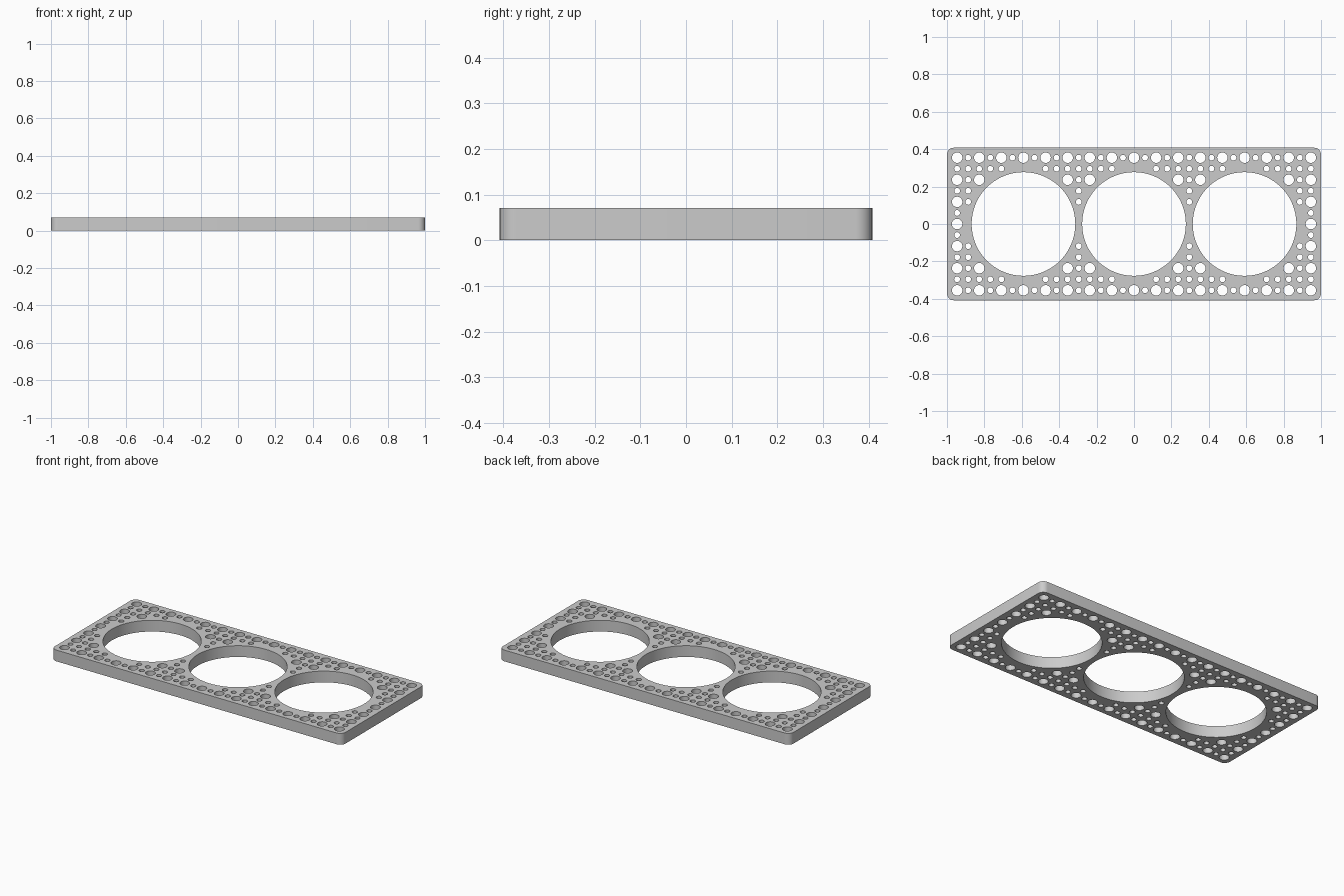
import bpy, bmesh
from math import cos, sin, pi, radians, hypot

cube = bpy.data.objects.get("Cube")
if cube:
    bpy.data.objects.remove(cube, do_unlink=True)

HALF_X, HALF_Y, THICK, CORNER = 1.0, 0.408, 0.07, 0.037
PITCH = 0.0591
BIG_R, PEG_R, PIN_R = 0.277, 0.028, 0.0155

grey = bpy.data.materials.new("light_grey")
grey.use_nodes = True
grey.diffuse_color = (0.6, 0.6, 0.6, 1)
grey.node_tree.nodes["Principled BSDF"].inputs["Base Color"].default_value = (0.6, 0.6, 0.6, 1)


def arc(cx, cy, r, start, sweep, steps):
    return [(cx + r * cos(start + sweep * k / steps),
             cy + r * sin(start + sweep * k / steps)) for k in range(steps + 1)]


def add_loop(curve, points):
    spline = curve.splines.new('POLY')
    spline.points.add(len(points) - 1)
    for p, (x, y) in zip(spline.points, points):
        p.co = (x, y, 0, 1)
    spline.use_cyclic_u = True


def add_circle(curve, cx, cy, r, sides):
    add_loop(curve, arc(cx, cy, r, 0, 2 * pi, sides)[:-1])


# Flat profile: rounded outline plus holes, extruded to thickness
profile = bpy.data.curves.new("plate_profile", 'CURVE')
profile.dimensions = '2D'
profile.fill_mode = 'BOTH'
profile.extrude = THICK / 2

outline = []
for q, (sx, sy) in enumerate([(1, 1), (-1, 1), (-1, -1), (1, -1)]):
    outline += arc(sx * (HALF_X - CORNER), sy * (HALF_Y - CORNER), CORNER, q * pi / 2, pi / 2, 8)
add_loop(profile, outline)

# Three large openings
big_columns = (-10, 0, 10)
for c in big_columns:
    add_circle(profile, c * PITCH, 0, BIG_R, 96)

# Grid of alternating wide and narrow holes, left out close to the openings
for i in range(-16, 17):
    for j in range(-6, 7):
        if min(hypot(i - c, j) for c in big_columns) < 5.2:
            continue
        wide = i % 2 == 0 and j % 2 == 0
        add_circle(profile, i * PITCH, j * PITCH, PEG_R if wide else PIN_R, 28 if wide else 20)

# Convert the profile to a clean solid mesh
helper = bpy.data.objects.new("plate_profile", profile)
bpy.context.collection.objects.link(helper)
bpy.context.view_layer.update()
graph = bpy.context.evaluated_depsgraph_get()
mesh = bpy.data.meshes.new_from_object(helper.evaluated_get(graph))
bpy.data.objects.remove(helper, do_unlink=True)

bm = bmesh.new()
bm.from_mesh(mesh)
bmesh.ops.remove_doubles(bm, verts=bm.verts, dist=0.0001)
bmesh.ops.translate(bm, verts=bm.verts, vec=(0, 0, THICK / 2))
bmesh.ops.recalc_face_normals(bm, faces=bm.faces)
bm.to_mesh(mesh)
bm.free()

mesh.materials.clear()
mesh.materials.append(grey)
plate = bpy.data.objects.new("perforated_plate", mesh)
bpy.context.collection.objects.link(plate)
bpy.ops.object.select_all(action='DESELECT')
plate.select_set(True)
bpy.context.view_layer.objects.active = plate
bpy.ops.object.shade_smooth_by_angle(angle=radians(30))
